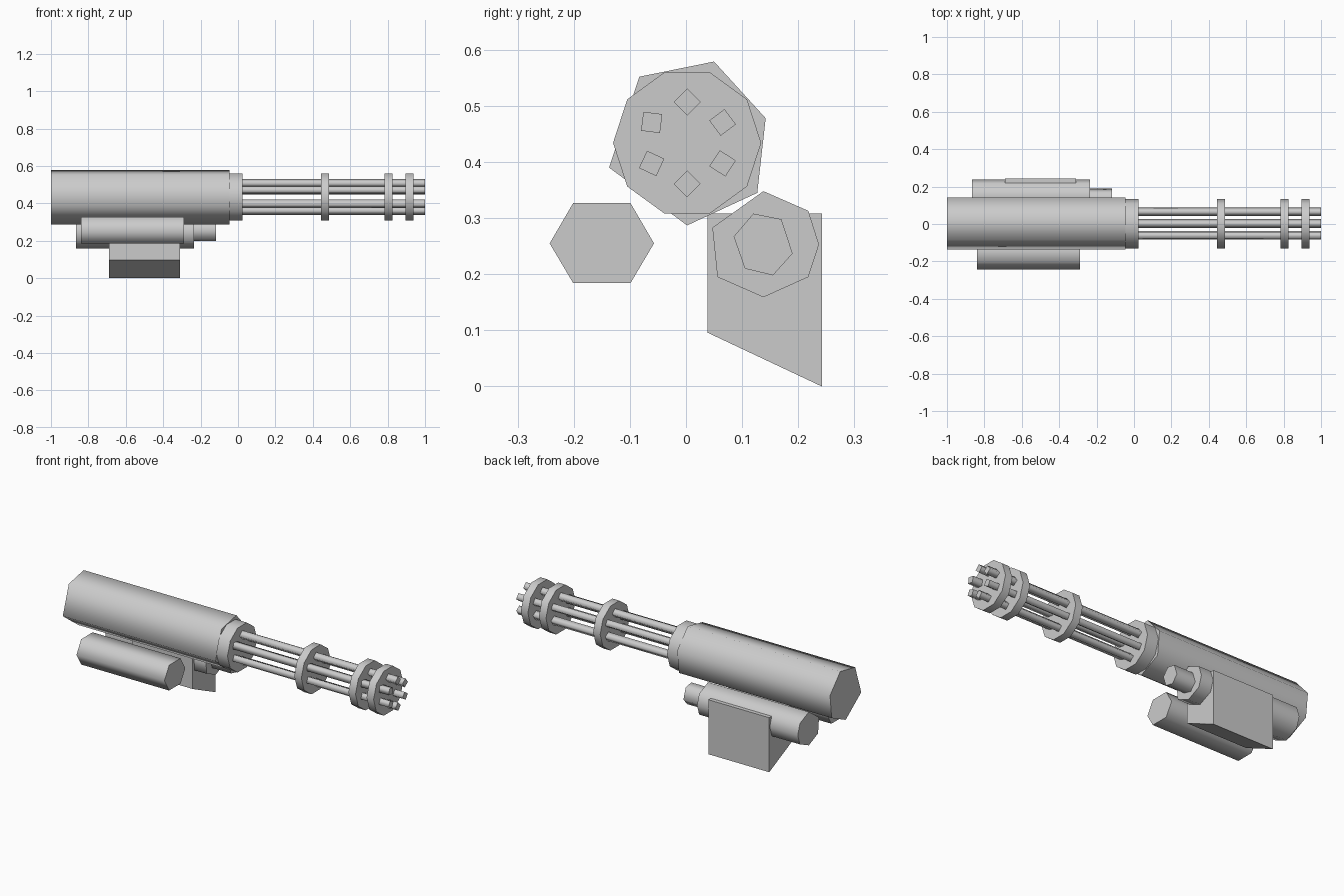
import bpy, bmesh, math

if "Cube" in bpy.data.objects:
    bpy.data.objects.remove(bpy.data.objects["Cube"])

metal = bpy.data.materials.new("grey metal")
metal.diffuse_color = (0.6, 0.6, 0.6, 1)
metal.use_nodes = True
metal.node_tree.nodes["Principled BSDF"].inputs["Base Color"].default_value = metal.diffuse_color


def prism(name, x0, x1, profile, smooth=True):
    """Extrude a (y, z) profile along x, with flat caps and optionally smooth sides."""
    bm = bmesh.new()
    a = [bm.verts.new((x0, y, z)) for y, z in profile]
    b = [bm.verts.new((x1, y, z)) for y, z in profile]
    bm.faces.new(a)
    bm.faces.new(b)
    n = len(profile)
    for i in range(n):
        j = (i + 1) % n
        bm.faces.new((a[i], a[j], b[j], b[i])).smooth = smooth
    bmesh.ops.recalc_face_normals(bm, faces=bm.faces[:])
    mesh = bpy.data.meshes.new(name)
    bm.to_mesh(mesh)
    bm.free()
    mesh.materials.append(metal)
    obj = bpy.data.objects.new(name, mesh)
    bpy.context.collection.objects.link(obj)
    return obj


def ngon(cy, cz, r, n, start=0.0):
    return [(cy + r * math.cos(start + math.tau * i / n),
             cz + r * math.sin(start + math.tau * i / n)) for i in range(n)]


AXIS_Y, AXIS_Z = 0.002, 0.434

# Main housing
prism("housing", -1.0, -0.045,
      [(0.05, 0.579), (0.142, 0.478), (0.127, 0.345),
       (0.002, 0.287), (-0.137, 0.39), (-0.083, 0.552)])

# Collar and barrel clamps
for name, x0, x1 in (("collar", -0.045, 0.025), ("middle_clamp", 0.443, 0.487),
                     ("front_clamp", 0.782, 0.826), ("muzzle_clamp", 0.895, 0.939)):
    prism(name, x0, x1, ngon(AXIS_Y, AXIS_Z, 0.132, 10))

# Six four-sided barrels around the axis, each turned slightly differently
for i, turn in enumerate((0, -8, 12, 0, 20, 38)):
    ang = math.radians(90 - 60 * i)
    prism(f"barrel_{i + 1}", 0.0, 1.0,
          ngon(AXIS_Y + 0.073 * math.cos(ang), AXIS_Z + 0.073 * math.sin(ang),
               0.024, 4, math.radians(turn)))

# Side canister on the front
prism("front_canister", -0.84, -0.29,
      [(-0.243, 0.255), (-0.201, 0.327), (-0.099, 0.327),
       (-0.057, 0.255), (-0.099, 0.184), (-0.201, 0.184)])

# Rear motor tube with its narrower nose
prism("motor_tube", -0.865, -0.235,
      [(0.138, 0.348), (0.218, 0.313), (0.237, 0.253), (0.218, 0.195),
       (0.138, 0.159), (0.056, 0.195), (0.047, 0.283)])
prism("motor_nose", -0.26, -0.117,
      [(0.12, 0.308), (0.17, 0.298), (0.19, 0.237),
       (0.155, 0.198), (0.105, 0.21), (0.085, 0.267)])

# Wedge-bottomed ammunition box
prism("ammo_box", -0.69, -0.31,
      [(0.038, 0.308), (0.242, 0.308), (0.242, 0.0), (0.038, 0.096)], smooth=False)
